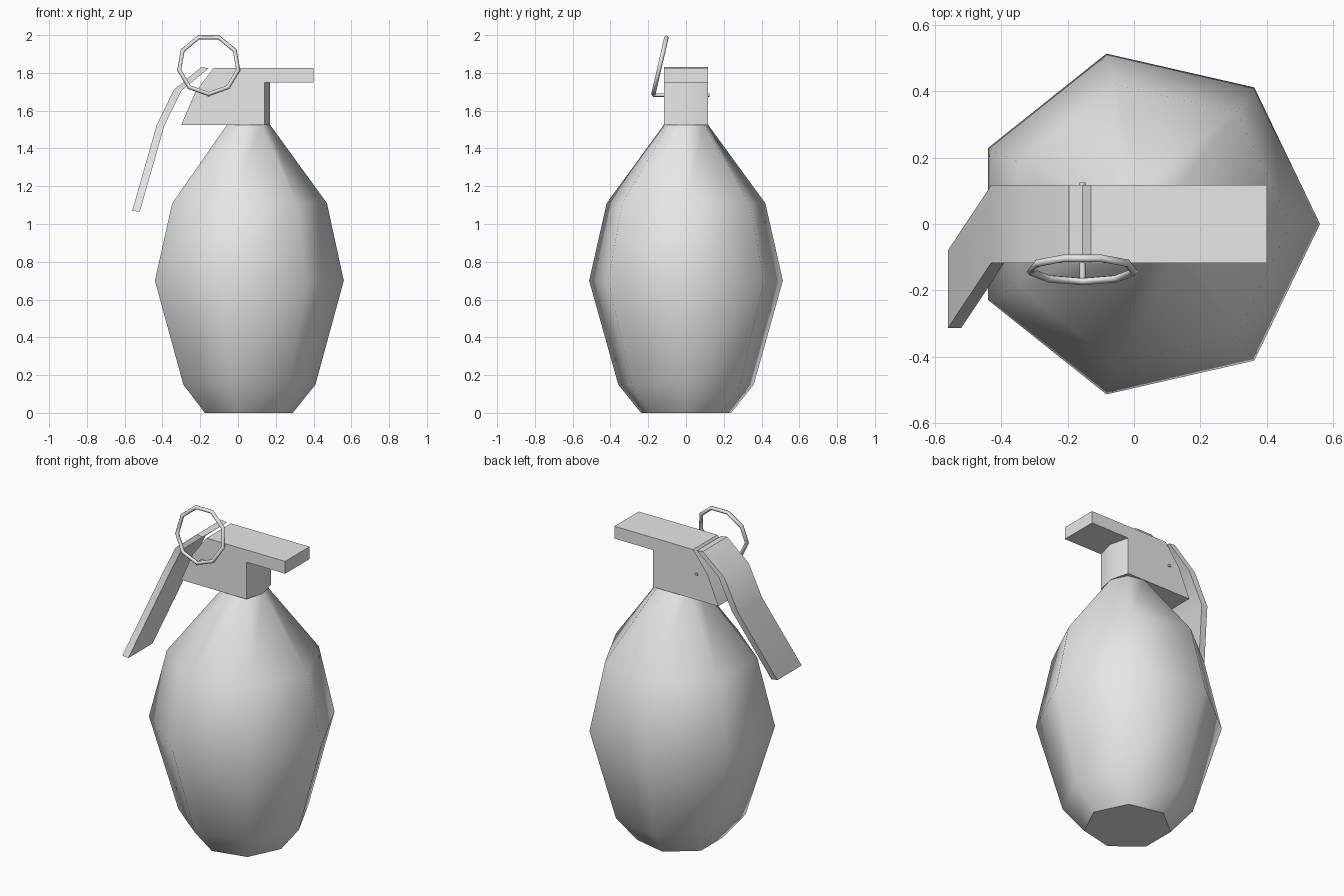
import bpy, bmesh, math
from mathutils import Matrix, Vector

cube = bpy.data.objects.get("Cube")
if cube:
    bpy.data.objects.remove(cube, do_unlink=True)

grey = bpy.data.materials.new("plain_grey")
grey.use_nodes = True
grey.diffuse_color = (0.8, 0.8, 0.8, 1)
grey.node_tree.nodes["Principled BSDF"].inputs["Base Color"].default_value = (0.8, 0.8, 0.8, 1)

HALF = 0.117  # half width of the housing and lever


def finish(name, bm, angle):
    """Turn a bmesh into a named object, smooth below the given angle."""
    bmesh.ops.recalc_face_normals(bm, faces=bm.faces)
    mesh = bpy.data.meshes.new(name)
    bm.to_mesh(mesh)
    bm.free()
    mesh.materials.append(grey)
    obj = bpy.data.objects.new(name, mesh)
    bpy.context.collection.objects.link(obj)
    bpy.ops.object.select_all(action="DESELECT")
    obj.select_set(True)
    bpy.context.view_layer.objects.active = obj
    bpy.ops.object.shade_smooth_by_angle(angle=math.radians(angle))
    return obj


def loft(name, rings, angle, closed=False):
    """Skin equal-sized rings of points, capping the ends unless closed."""
    bm = bmesh.new()
    loops = [[bm.verts.new(p) for p in ring] for ring in rings]
    pairs = list(zip(loops, loops[1:]))
    if closed:
        pairs.append((loops[-1], loops[0]))
    else:
        bm.faces.new(loops[0])
        bm.faces.new(loops[-1])
    n = len(loops[0])
    for a, b in pairs:
        for i in range(n):
            j = (i + 1) % n
            bm.faces.new((a[i], a[j], b[j], b[i]))
    return finish(name, bm, angle)


# Seven-sided body: radius, centre x, height
body_profile = [(0.245, 0.045, 0), (0.368, 0.042, 0.15), (0.526, 0.034, 0.70),
                (0.431, 0.04, 1.11), (0.12, 0.05, 1.525)]
loft("body", [[(cx + r * math.cos(math.tau * i / 7), r * math.sin(math.tau * i / 7), z)
               for i in range(7)] for r, cx, z in body_profile], 52.5)

# Housing with its overhanging arm
outline = [(-0.30, 1.525), (0.14, 1.525), (0.14, 1.75), (0.40, 1.75),
           (0.40, 1.825), (-0.13, 1.825), (-0.225, 1.70)]
loft("housing", [[(x, y, z) for x, z in outline] for y in (-HALF, HALF)], 20)

# Pointed neck closing the end of the housing
loft("neck", [[(0.14, -HALF, z), (0.17, 0, z), (0.14, HALF, z)]
              for z in (1.525, 1.75)], 40)

# Bent lever, its lower end swung to the front: outer x, z, sideways shift
lever_path = [(-0.195, 1.83, 0), (-0.34, 1.71, 0), (-0.43, 1.525, 0), (-0.56, 1.07, -0.196)]
loft("lever", [[(x, s - HALF, z), (x, s + HALF, z),
                (x + 0.04, s + HALF, z - 0.005), (x + 0.04, s - HALF, z - 0.005)]
               for x, z, s in lever_path], 40)

# Pin through the housing
bm = bmesh.new()
bmesh.ops.create_cone(bm, cap_ends=True, segments=8, radius1=0.009, radius2=0.009, depth=0.30,
                      matrix=Matrix.Translation((-0.155, -0.025, 1.682))
                      @ Matrix.Rotation(math.pi / 2, 4, "X"))
finish("pin", bm, 50)

# Nine-sided pull ring, leaning back over the housing
lean = Matrix.Translation((-0.155, -0.137, 1.842)) @ Matrix.Rotation(math.radians(-13), 4, "X")
tube = 0.012
rings = []
for i in range(9):
    a = math.tau * i / 9 - math.pi / 2
    out = Vector((math.cos(a), 0, math.sin(a)))
    rings.append([lean @ (out * (0.158 + tube * math.cos(b)) + Vector((0, tube * math.sin(b), 0)))
                  for b in (math.tau * k / 5 for k in range(5))])
loft("pull_ring", rings, 75, closed=True)
